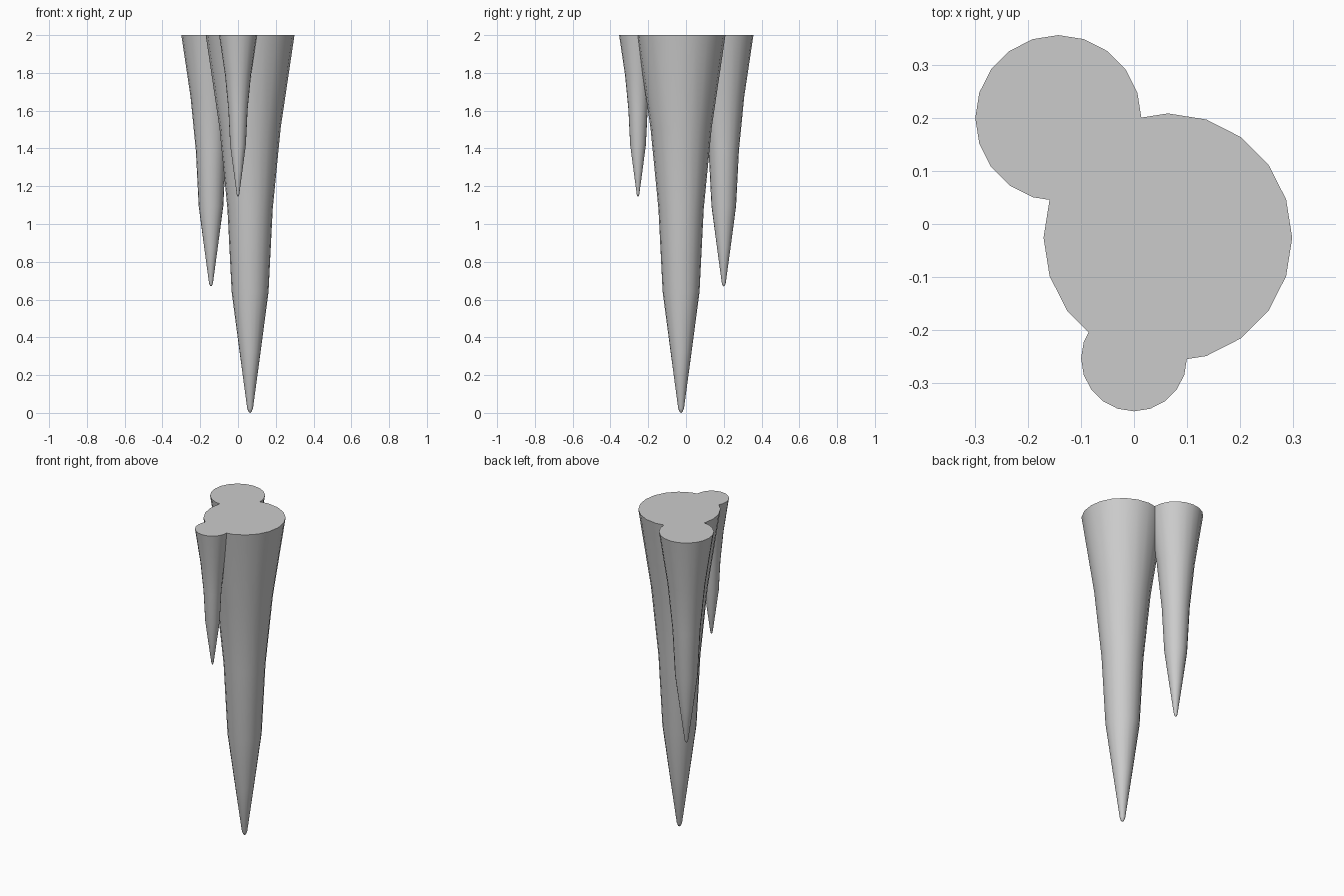
import bpy, bmesh, math

if "Cube" in bpy.data.objects:
    bpy.data.objects.remove(bpy.data.objects["Cube"])

SIDES = 20
TOP = 2.0
# Shared profile: (fraction of length from top, fraction of top radius)
PROFILE = [(0, 1), (0.245, 0.69), (0.46, 0.51), (0.68, 0.415),
           (0.84, 0.235), (0.988, 0.065), (0.997, 0.035)]


def icicle(name, x, y, radius, length):
    bm = bmesh.new()
    rings = []
    for t, r in PROFILE:
        rings.append([bm.verts.new((radius * r * math.cos(2 * math.pi * i / SIDES),
                                    radius * r * math.sin(2 * math.pi * i / SIDES),
                                    -length * t)) for i in range(SIDES)])
    # Flat top, tapering walls and pointed tip
    bm.faces.new(rings[0])
    for upper, lower in zip(rings, rings[1:]):
        for i in range(SIDES):
            j = (i + 1) % SIDES
            bm.faces.new((upper[i], lower[i], lower[j], upper[j]))
    tip = bm.verts.new((0, 0, -length))
    for i in range(SIDES):
        bm.faces.new((rings[-1][i], tip, rings[-1][(i + 1) % SIDES]))
    bmesh.ops.recalc_face_normals(bm, faces=bm.faces)
    mesh = bpy.data.meshes.new(name)
    bm.to_mesh(mesh)
    bm.free()
    obj = bpy.data.objects.new(name, mesh)
    obj.location = (x, y, TOP)
    bpy.context.collection.objects.link(obj)
    bpy.ops.object.select_all(action='DESELECT')
    obj.select_set(True)
    bpy.context.view_layer.objects.active = obj
    bpy.ops.object.shade_smooth_by_angle(angle=math.radians(40))
    return obj


# Cluster of three hanging icicles
icicle("large_icicle", 0.064, -0.026, 0.235, 2.0)
icicle("medium_icicle", -0.143, 0.2, 0.157, 1.33)
icicle("small_icicle", 0.0, -0.254, 0.1, 0.855)
